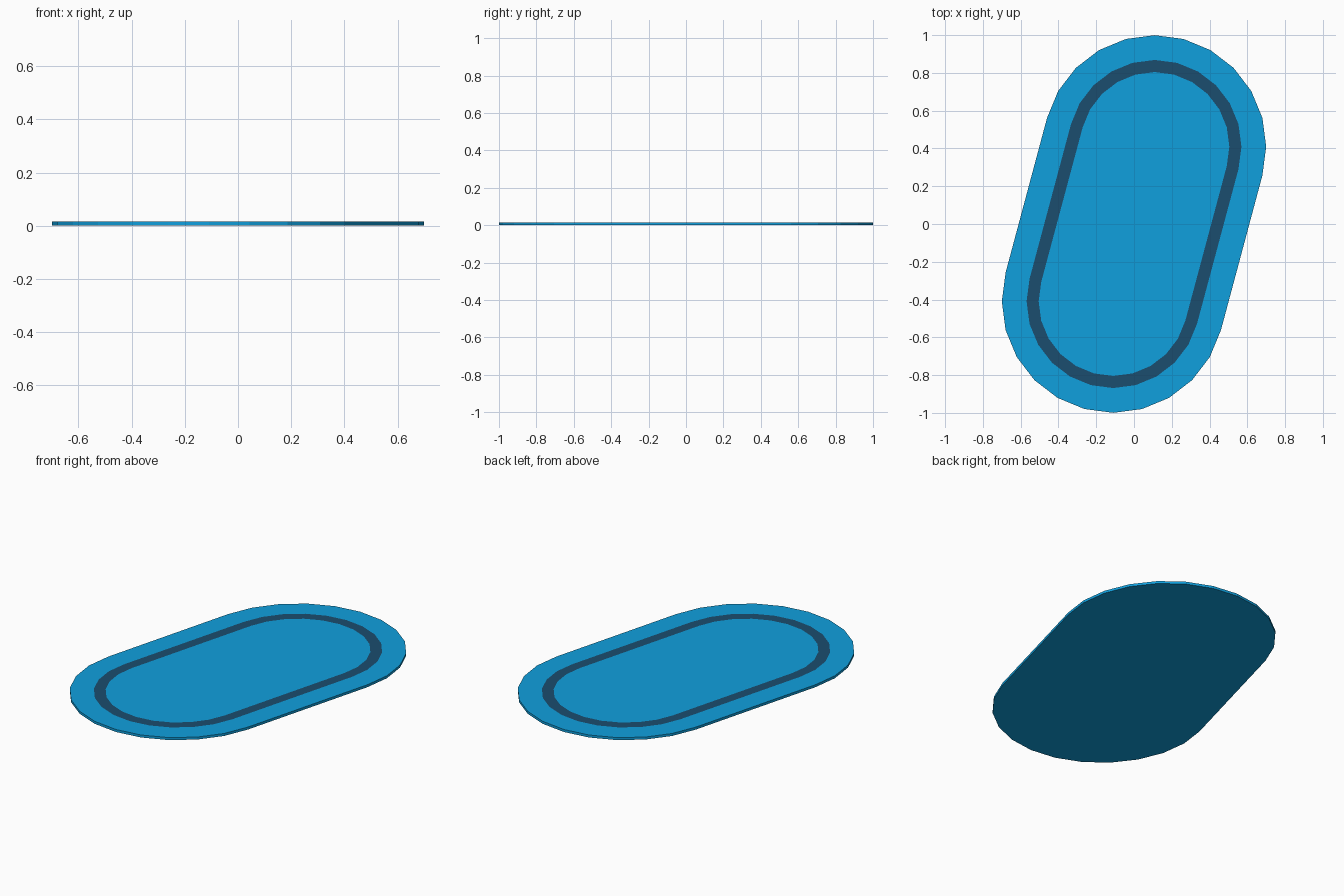
import bpy, bmesh
from math import cos, sin, radians

if "Cube" in bpy.data.objects:
    bpy.data.objects.remove(bpy.data.objects["Cube"])

HALF = 0.424       # centre to each rounded end's centre
TILT = radians(75) # direction of the long axis
THICK = 0.015
STEPS = 12         # facets per rounded end


def material(name, color):
    m = bpy.data.materials.new(name)
    m.diffuse_color = color
    m.use_nodes = True
    m.node_tree.nodes["Principled BSDF"].inputs["Base Color"].default_value = m.diffuse_color
    return m


def capsule_loop(bm, radius, z):
    """Closed loop of vertices around a tilted capsule outline."""
    loop = []
    for side in (1, -1):
        cx, cy = side * HALF * cos(TILT), side * HALF * sin(TILT)
        for i in range(STEPS + 1):
            a = TILT + radians(-90 + 180 * i / STEPS)
            loop.append(bm.verts.new((cx + side * radius * cos(a),
                                      cy + side * radius * sin(a), z)))
    return loop


def bridge(bm, a, b, mat=0):
    n = len(a)
    for i in range(n):
        j = (i + 1) % n
        bm.faces.new((a[i], a[j], b[j], b[i])).material_index = mat


bm = bmesh.new()
bottom = capsule_loop(bm, 0.59, 0)
rim = capsule_loop(bm, 0.59, THICK)
stripe_outer = capsule_loop(bm, 0.459, THICK)
stripe_inner = capsule_loop(bm, 0.395, THICK)

# Slab sides, border, dark stripe, centre and underside
bridge(bm, bottom, rim)
bridge(bm, rim, stripe_outer)
bridge(bm, stripe_outer, stripe_inner, 1)
bm.faces.new(stripe_inner)
bm.faces.new(bottom[::-1])
bmesh.ops.recalc_face_normals(bm, faces=bm.faces[:])

mesh = bpy.data.meshes.new("oval_mat")
bm.to_mesh(mesh)
bm.free()
mesh.materials.append(material("bright_blue", (0.005, 0.35, 0.73, 1)))
mesh.materials.append(material("dark_blue", (0.011, 0.074, 0.159, 1)))
bpy.context.collection.objects.link(bpy.data.objects.new("oval_mat", mesh))
